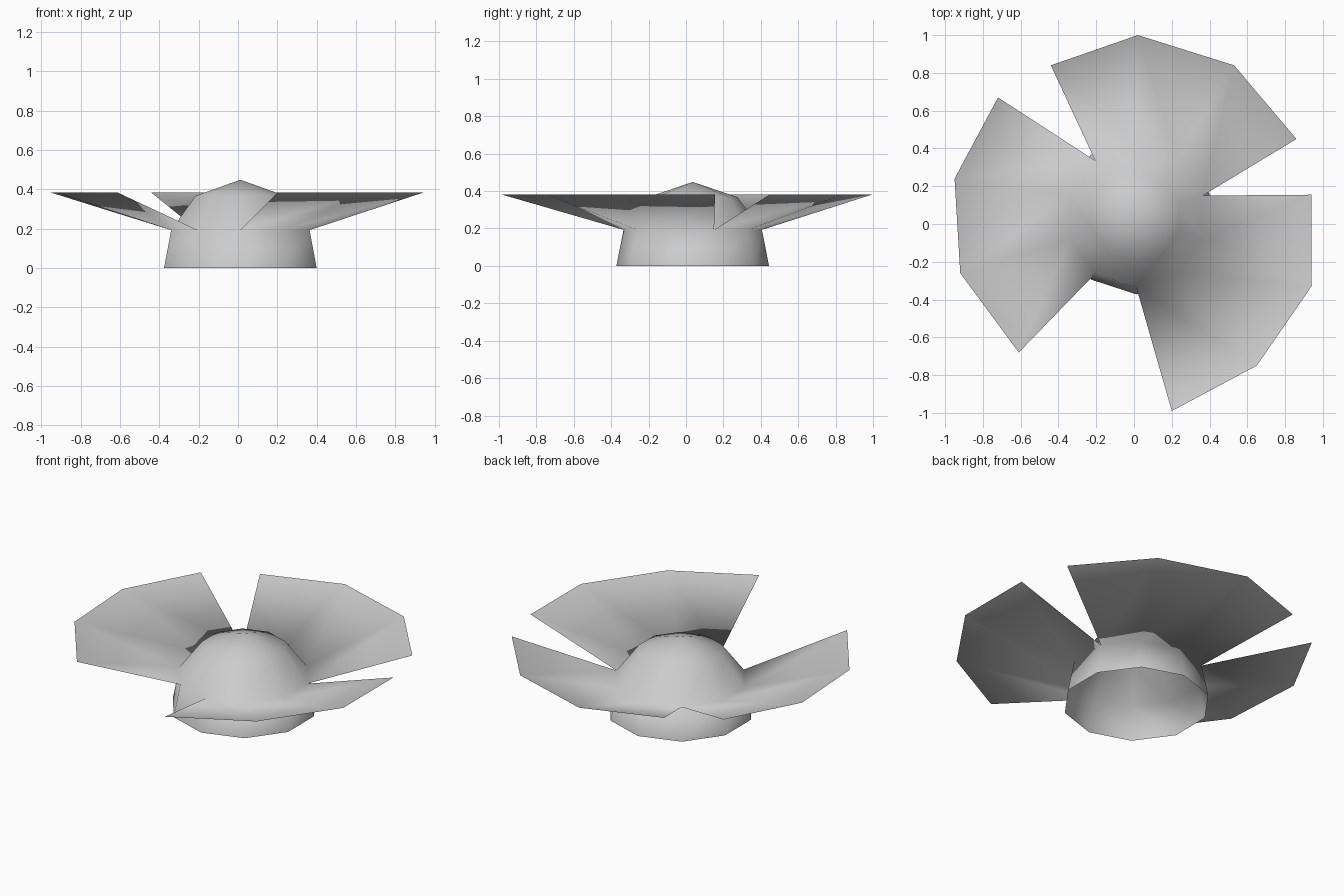
import bpy, bmesh
from math import cos, sin, radians

cube = bpy.data.objects.get("Cube")
if cube:
    bpy.data.objects.remove(cube, do_unlink=True)

SIDES = 10
CX, CY = 0.012, 0.036
RIM_Z = 0.383

grey = bpy.data.materials.new("plain_grey")
grey.use_nodes = True
colour = (0.6, 0.6, 0.6, 1)
grey.diffuse_color = colour
grey.node_tree.nodes["Principled BSDF"].inputs["Base Color"].default_value = colour

bm = bmesh.new()


def ring(radius, z):
    """Ten-sided ring whose first vertex sits at 18 degrees."""
    step = 360 / SIDES
    return [bm.verts.new((CX + radius * cos(radians(18 + step * i)),
                          CY + radius * sin(radians(18 + step * i)), z))
            for i in range(SIDES)]


# Open hub: flared wall, dome shoulder and shallow pointed cap
base, waist, shoulder = ring(0.408, 0), ring(0.37, 0.193), ring(0.24, 0.367)
for low, high in ((base, waist), (waist, shoulder)):
    for i in range(SIDES):
        j = (i + 1) % SIDES
        bm.faces.new((low[i], low[j], high[j], high[i]))
apex = bm.verts.new((CX, CY, 0.449))
for i in range(SIDES):
    bm.faces.new((shoulder[i], shoulder[(i + 1) % SIDES], apex))

# Three thin blades, each spanning three waist edges; one edge stays bare
blades = (
    [(0.86, 0.45), (0.53, 0.84), (0.02, 1.0), (-0.44, 0.84)],
    [(-0.72, 0.67), (-0.95, 0.24), (-0.92, -0.26), (-0.61, -0.68)],
    [(0.2, -0.99), (0.65, -0.75), (0.94, -0.33), (0.94, 0.155)],
)
for first, points in zip((0, 3, 7), blades):
    rim = [bm.verts.new((x, y, RIM_Z)) for x, y in points]
    for k in range(3):
        a, b = waist[first + k], waist[(first + k + 1) % SIDES]
        bm.faces.new((a, rim[k], rim[k + 1], b))

# Shared waist vertices let the shading flow from hub to blades
for face in bm.faces:
    face.smooth = True

mesh = bpy.data.meshes.new("hub_with_blades")
bm.to_mesh(mesh)
bm.free()
mesh.materials.append(grey)
bpy.context.collection.objects.link(bpy.data.objects.new("hub_with_blades", mesh))
